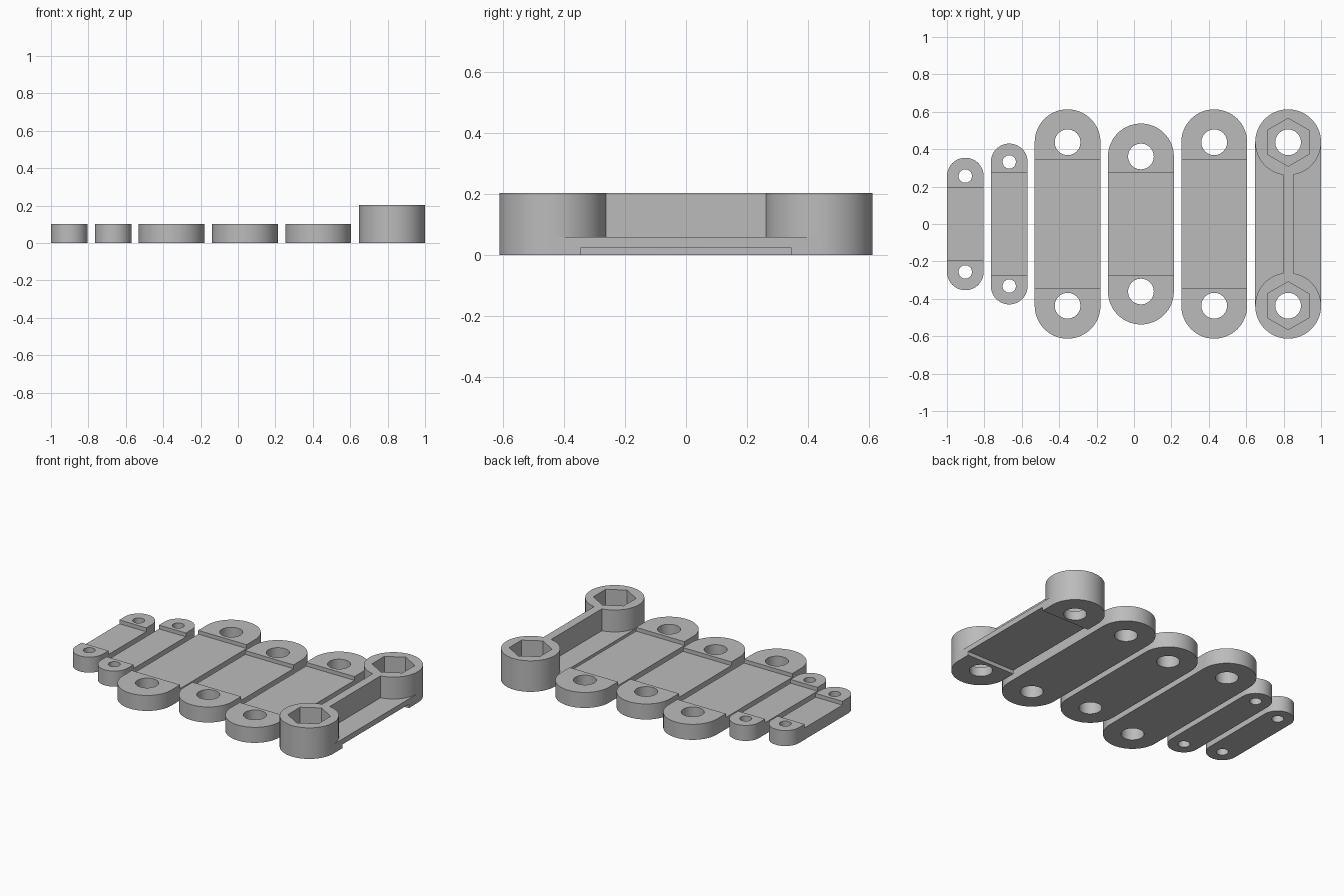
import bpy
import bmesh
from math import pi, sin, cos

if "Cube" in bpy.data.objects:
    bpy.data.objects.remove(bpy.data.objects["Cube"], do_unlink=True)

grey = bpy.data.materials.new("plain grey")
grey.use_nodes = True
colour = (0.5, 0.5, 0.5, 1)
grey.diffuse_color = colour
grey.node_tree.nodes["Principled BSDF"].inputs["Base Color"].default_value = colour


def prism(name, points, z0, z1):
    """Extrude a flat outline from z0 up to z1."""
    bm = bmesh.new()
    face = bm.faces.new([bm.verts.new((x, y, z0)) for x, y in points])
    top = bmesh.ops.extrude_face_region(bm, geom=[face])["geom"]
    for v in top:
        if isinstance(v, bmesh.types.BMVert):
            v.co.z = z1
    bmesh.ops.recalc_face_normals(bm, faces=bm.faces)
    mesh = bpy.data.meshes.new(name)
    bm.to_mesh(mesh)
    bm.free()
    mesh.materials.append(grey)
    obj = bpy.data.objects.new(name, mesh)
    bpy.context.collection.objects.link(obj)
    return obj


def circle(x, y, r, sides, turn=0.0):
    return [(x + r * cos(turn + 2 * pi * i / sides),
             y + r * sin(turn + 2 * pi * i / sides)) for i in range(sides)]


def rectangle(x, hx, hy):
    return [(x - hx, -hy), (x + hx, -hy), (x + hx, hy), (x - hx, hy)]


def stadium(x, r, reach, steps=32):
    arc = [(r * cos(pi * i / steps), reach + r * sin(pi * i / steps))
           for i in range(steps + 1)]
    return [(x + a, b) for a, b in arc] + [(x - a, -b) for a, b in arc]


def combine(obj, other, operation):
    mod = obj.modifiers.new(operation.lower(), "BOOLEAN")
    mod.operation, mod.object, mod.solver = operation, other, "EXACT"
    bpy.context.view_layer.objects.active = obj
    bpy.ops.object.modifier_apply(modifier=mod.name)
    bpy.data.objects.remove(other, do_unlink=True)


def finish(obj):
    bpy.ops.object.select_all(action="DESELECT")
    obj.select_set(True)
    bpy.context.view_layer.objects.active = obj
    bpy.ops.object.shade_smooth_by_angle(angle=0.65)


THICK, STEP = 0.102, 0.025

# Flat links: name, centre x, radius, hole distance, hole radius, sides, recess half length
links = [
    ("short_narrow_link", -0.902, 0.098, 0.256, 0.037, 10, 0.196),
    ("long_narrow_link", -0.667, 0.098, 0.332, 0.037, 10, 0.272),
    ("long_wide_link_right", -0.355, 0.176, 0.437, 0.069, 24, 0.345),
    ("short_wide_link", 0.037, 0.176, 0.361, 0.069, 24, 0.272),
    ("long_wide_link_left", 0.429, 0.176, 0.437, 0.069, 24, 0.345),
]
for name, x, r, reach, hole, sides, recess in links:
    link = prism(name, stadium(x, r, reach), 0, THICK)
    cut = prism("recess_cutter", rectangle(x, r + 0.05, recess), THICK - STEP, 0.3)
    combine(link, cut, "DIFFERENCE")
    for s in (-1, 1):
        cut = prism("hole_cutter", circle(x, s * reach, hole, sides), -0.1, 0.3)
        combine(link, cut, "DIFFERENCE")
    finish(link)

# Tall handle: base plate, centre rib and two nut sockets
X, R, REACH, TALL, PLATE = 0.824, 0.176, 0.437, 0.204, 0.06
handle = prism("socket_handle", stadium(X, R, REACH), 0, PLATE)
combine(handle, prism("rib", rectangle(X, 0.028, 0.35), 0.03, TALL), "UNION")
for s in (-1, 1):
    combine(handle, prism("boss", circle(X, s * REACH, R, 64), 0, TALL), "UNION")

# Underside recess, hexagonal pockets and bolt holes
combine(handle, prism("under_cutter", rectangle(X, R + 0.05, 0.345), -0.1, STEP), "DIFFERENCE")
for s in (-1, 1):
    hexagon = circle(X, s * REACH, 0.128, 6, pi / 2)
    combine(handle, prism("hex_cutter", hexagon, PLATE, 0.3), "DIFFERENCE")
    bolt = circle(X, s * REACH, 0.069, 24)
    combine(handle, prism("bolt_cutter", bolt, -0.1, 0.3), "DIFFERENCE")
finish(handle)
